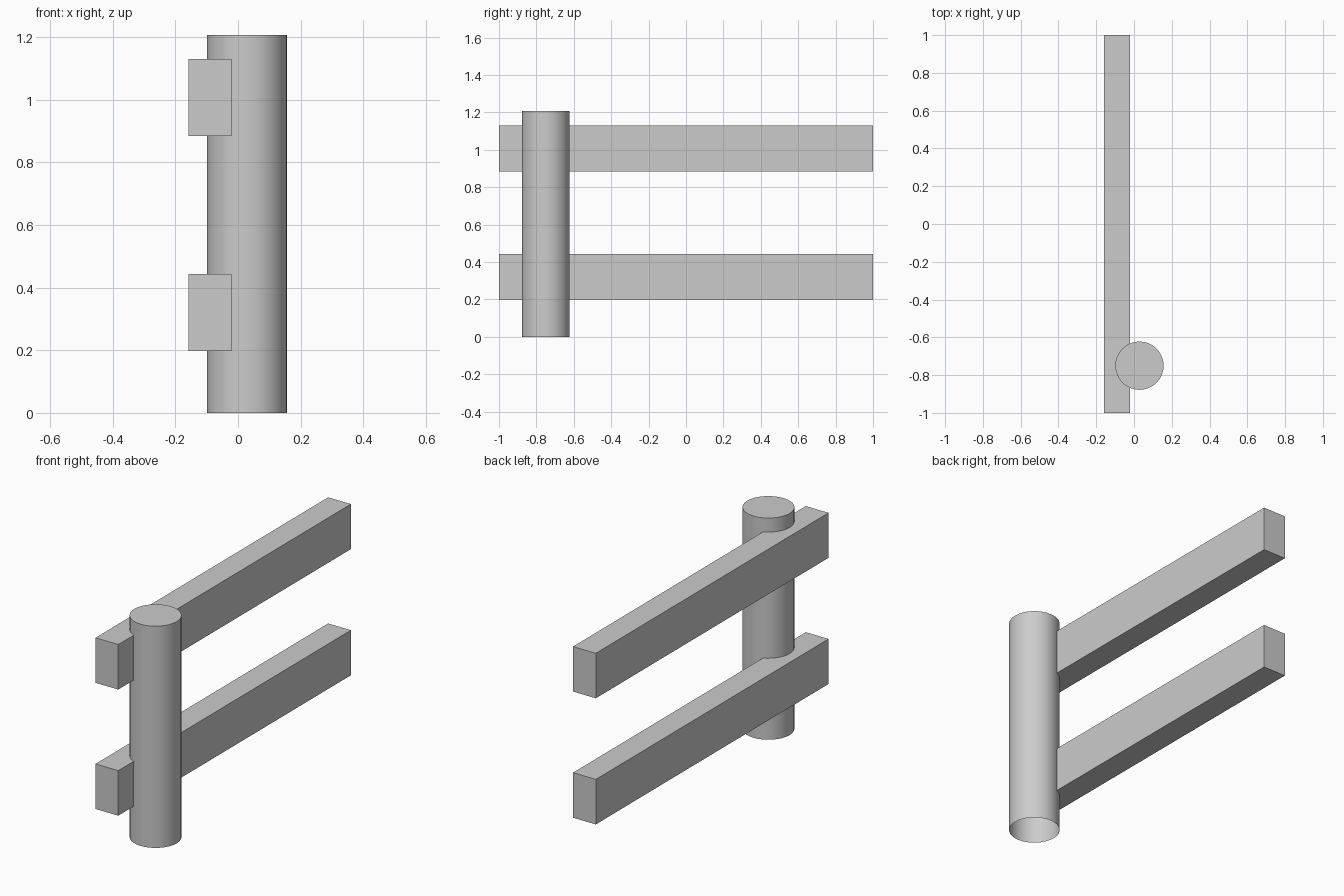
import bpy, bmesh, math
from mathutils import Matrix, Vector

if "Cube" in bpy.data.objects:
    bpy.data.objects.remove(bpy.data.objects["Cube"])


def add_object(name, bm):
    mesh = bpy.data.meshes.new(name)
    bm.to_mesh(mesh)
    bm.free()
    obj = bpy.data.objects.new(name, mesh)
    bpy.context.collection.objects.link(obj)
    return obj


def rail(name, z_low, z_high):
    # Square-edged beam running the full length in y
    bm = bmesh.new()
    bmesh.ops.create_cube(bm, size=1)
    bmesh.ops.scale(bm, vec=(0.137, 2.0, z_high - z_low), verts=bm.verts)
    bmesh.ops.translate(bm, vec=(-0.089, 0, (z_low + z_high) / 2), verts=bm.verts)
    return add_object(name, bm)


def round_post(name, x, y, radius, height):
    # Round post with a capped top and an open underside
    bm = bmesh.new()
    bmesh.ops.create_cone(bm, cap_ends=True, segments=32, radius1=radius,
                          radius2=radius, depth=height,
                          matrix=Matrix.Translation(Vector((x, y, height / 2))))
    bm.normal_update()
    bottom = [f for f in bm.faces if f.normal.z < -0.9]
    bmesh.ops.delete(bm, geom=bottom, context='FACES_ONLY')
    return add_object(name, bm)


# Two horizontal rails
rail("lower_rail", 0.198, 0.443)
rail("upper_rail", 0.884, 1.129)

# Upright post, partly sunk into the rails
post = round_post("post", 0.029, -0.75, 0.128, 1.206)
bpy.ops.object.select_all(action='DESELECT')
post.select_set(True)
bpy.context.view_layer.objects.active = post
bpy.ops.object.shade_smooth_by_angle(angle=math.radians(30))
